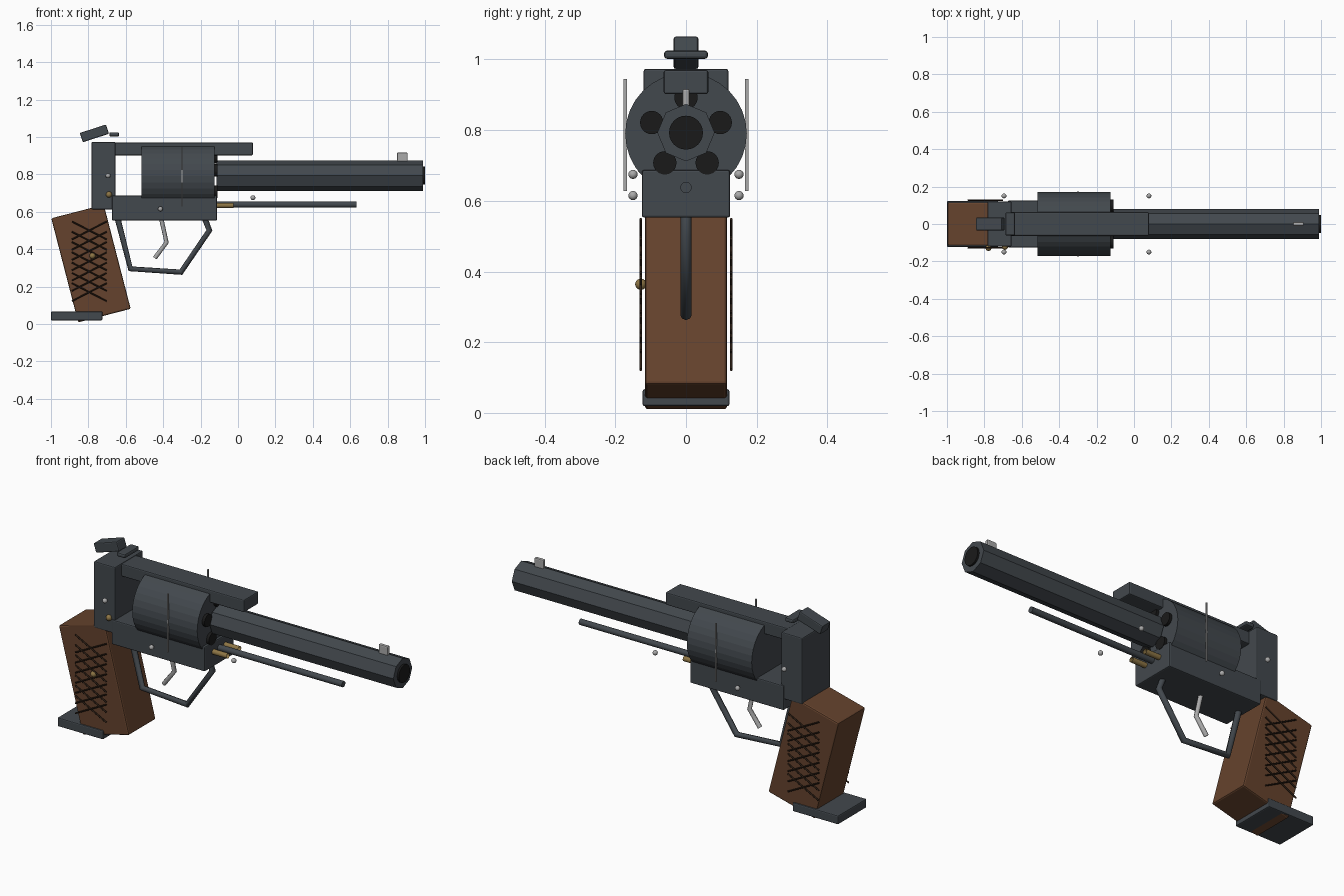
import bpy
from math import radians, cos, sin, tau
from mathutils import Vector

cube = bpy.data.objects.get("Cube")
if cube:
    bpy.data.objects.remove(cube, do_unlink=True)


def material(name, rgb, metallic=0.0):
    m = bpy.data.materials.new(name)
    m.use_nodes = True
    m.diffuse_color = (*rgb, 1)
    shader = next(n for n in m.node_tree.nodes if n.type == 'BSDF_PRINCIPLED')
    shader.inputs["Base Color"].default_value = (*rgb, 1)
    shader.inputs["Metallic"].default_value = metallic
    shader.inputs["Roughness"].default_value = 0.5
    return m


STEEL = material("blued_steel", (0.055, 0.065, 0.075))
SILVER = material("bright_steel", (0.4, 0.4, 0.4))
BRASS = material("brass", (0.27, 0.18, 0.06))
WOOD = material("walnut", (0.13, 0.055, 0.026))
GROOVE = material("dark_walnut", (0.03, 0.016, 0.009))
BLACK = material("bore_black", (0.01, 0.01, 0.01))


def finish(name, mat):
    ob = bpy.context.object
    ob.name = ob.data.name = name
    ob.data.materials.append(mat)
    return ob


def box(name, center, size, mat, tilt=0, bevel=0.006):
    bpy.ops.mesh.primitive_cube_add(size=1, location=center)
    ob = finish(name, mat)
    ob.dimensions = size
    bpy.ops.object.transform_apply(location=False, rotation=False, scale=True)
    ob.rotation_euler.y = radians(tilt)
    if bevel:
        mod = ob.modifiers.new("soft_edges", 'BEVEL')
        mod.width, mod.segments = bevel, 2
    return ob


def span(name, x, y_half, z, mat, bevel=0.006):
    """Box given by its x range, half depth and z range."""
    center = ((x[0] + x[1]) / 2, 0, (z[0] + z[1]) / 2)
    return box(name, center, (x[1] - x[0], 2 * y_half, z[1] - z[0]), mat, bevel=bevel)


def rod(name, x0, x1, y, z, radius, mat, sides=24, cap='NGON'):
    """Cylinder lying along x."""
    bpy.ops.mesh.primitive_cylinder_add(
        vertices=sides, radius=radius, depth=x1 - x0, end_fill_type=cap,
        location=((x0 + x1) / 2, y, z), rotation=(0, radians(90), 0))
    return finish(name, mat)


def smooth(ob):
    bpy.context.view_layer.objects.active = ob
    bpy.ops.object.shade_smooth_by_angle()


def ball(name, center, radius, mat):
    bpy.ops.mesh.primitive_uv_sphere_add(segments=16, ring_count=8,
                                         radius=radius, location=center)
    smooth(finish(name, mat))


def wire(name, paths, radius, mat, caps=True):
    """Round bars following straight-sided paths."""
    curve = bpy.data.curves.new(name, 'CURVE')
    curve.dimensions = '3D'
    curve.bevel_depth, curve.bevel_resolution = radius, 2
    curve.use_fill_caps = caps
    for path in paths:
        s = curve.splines.new('POLY')
        s.points.add(len(path) - 1)
        for p, co in zip(s.points, path):
            p.co = (*co, 1)
    curve.materials.append(mat)
    ob = bpy.data.objects.new(name, curve)
    bpy.context.collection.objects.link(ob)
    return ob


AXIS_Z = 0.79

# Frame
span("lower_frame", (-0.674, -0.112), 0.125, (0.553, 0.687), STEEL)
span("rear_frame", (-0.783, -0.655), 0.12, (0.612, 0.973), STEEL)
span("top_strap", (-0.66, 0.08), 0.063, (0.902, 0.97), STEEL)

# Eight-sided barrel and its bore
rod("barrel", -0.115, 0.99, 0, AXIS_Z + 0.003, 0.081, STEEL, 8)
rod("bore", 0.97, 1.0, 0, AXIS_Z + 0.003, 0.048, BLACK)

# Drum with five chambers
rod("drum", -0.515, -0.125, 0, AXIS_Z, 0.172, STEEL, 32)
for i in range(5):
    a = tau * (0.25 + i / 5)
    rod(f"chamber_{i + 1}", -0.15, -0.11, 0.102 * cos(a), AXIS_Z + 0.102 * sin(a),
        0.033, BLACK)

# Ejector rod with open brass sleeves
smooth(rod("ejector_rod", -0.125, 0.634, 0, 0.638, 0.016, STEEL, 16))
for y in (-0.05, 0.05):
    smooth(rod("ejector_sleeve", -0.115, -0.025, y, 0.634, 0.014, BRASS, 16, 'NOTHING'))

# Sights and hammer
span("front_sight", (0.85, 0.907), 0.01, (0.865, 0.917), SILVER)
span("rear_sight", (-0.688, -0.636), 0.062, (1.002, 1.025), STEEL, bevel=0.008)
box("hammer", (-0.768, 0, 1.019), (0.147, 0.07, 0.052), STEEL, tilt=-18)

# Trigger and guard
wire("trigger_guard", [[(-0.645, 0, 0.57), (-0.575, 0, 0.295), (-0.305, 0, 0.277),
                        (-0.153, 0, 0.5), (-0.18, 0, 0.57)]], 0.016, STEEL)
wire("trigger", [[(-0.412, 0, 0.57), (-0.382, 0, 0.436), (-0.445, 0, 0.352)]],
     0.012, SILVER)

# Grip and butt plate
box("grip", (-0.786, 0, 0.323), (0.29, 0.232, 0.575), WOOD, tilt=-14.5, bevel=0.008)
span("butt_plate", (-1.0, -0.725), 0.123, (0.019, 0.067), STEEL)

# Crossed grooves, drum strips and screws on both sides
for side, y in (("front", -1), ("back", 1)):
    lattice = []
    for i in range(7):
        z = 0.17 + 0.055 * i
        for slope in (-0.048, 0.048):
            lattice.append([Vector((-0.795 + k * 0.093, y * 0.128, z + k * slope))
                            for k in (-1, 1)])
    wire(f"grip_checkering_{side}", lattice, 0.004, GROOVE)
    box(f"drum_strip_{side}", (-0.3, y * 0.172, AXIS_Z - 0.003),
        (0.006, 0.009, 0.317), SILVER, bevel=0)
    for x, z in ((-0.695, 0.793), (-0.415, 0.615), (0.08, 0.675)):
        ball(f"screw_{side}", (x, y * 0.15, z), 0.013, SILVER)

# Brass studs
ball("frame_stud", (-0.69, -0.122, 0.692), 0.016, BRASS)
ball("grip_stud", (-0.778, -0.128, 0.364), 0.016, BRASS)
